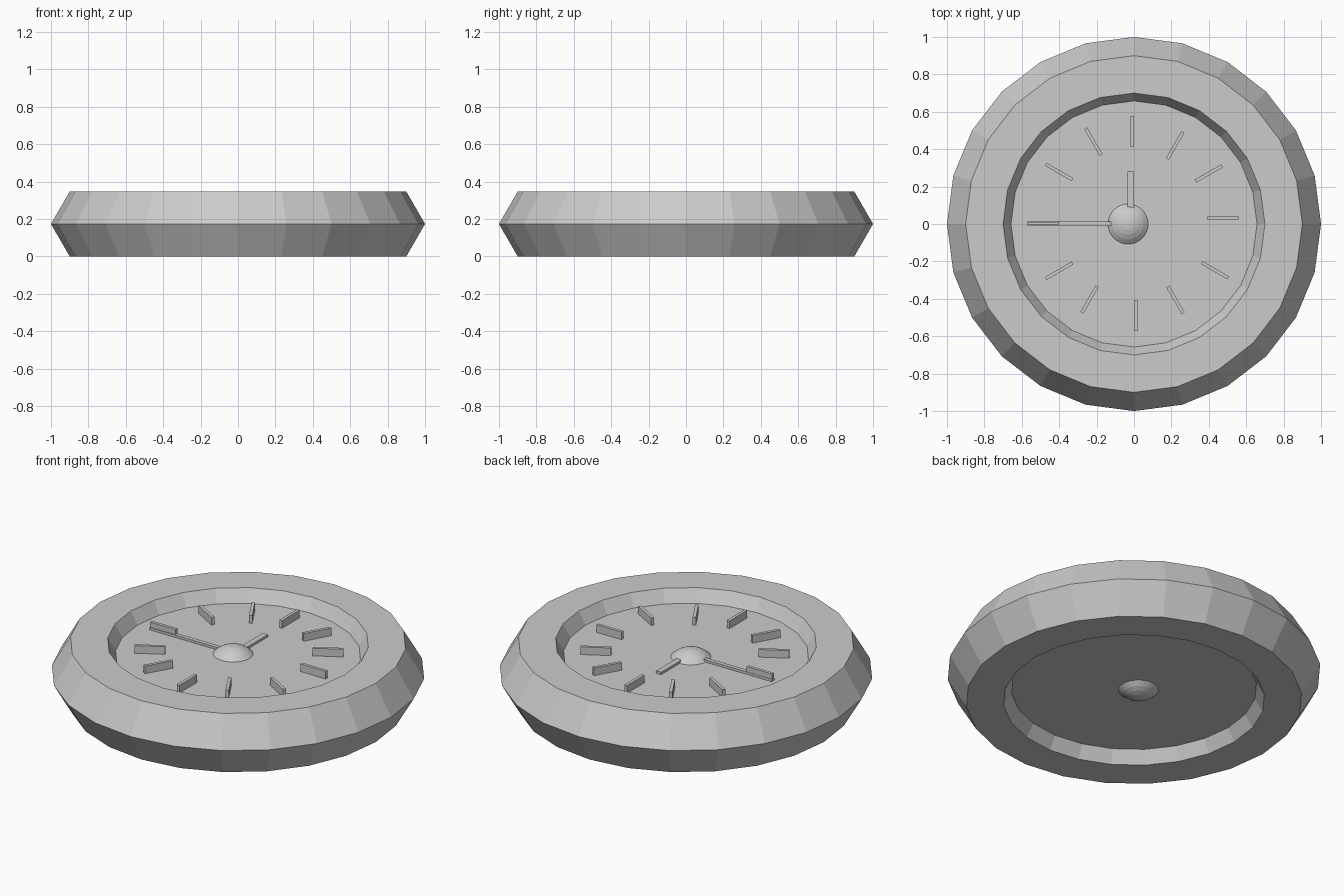
import bpy, math

if "Cube" in bpy.data.objects:
    bpy.data.objects.remove(bpy.data.objects["Cube"])

grey = bpy.data.materials.new("light_grey")
grey.diffuse_color = (0.6, 0.6, 0.6, 1)
grey.use_nodes = True
grey.node_tree.nodes["Principled BSDF"].inputs["Base Color"].default_value = grey.diffuse_color

MID = 0.1732      # half height of the rim
FACE = MID + 0.1  # top of the dial


def finish(name):
    ob = bpy.context.object
    ob.name = name
    ob.data.materials.append(grey)
    return ob


def bar(name, x, y, length, width, z0, z1, degrees):
    bpy.ops.mesh.primitive_cube_add(size=1, location=(x, y, (z0 + z1) / 2),
                                    rotation=(0, 0, math.radians(degrees)))
    bpy.context.object.scale = (length, width, z1 - z0)
    return finish(name)


# Rim: six-sided ring
bpy.ops.mesh.primitive_torus_add(major_segments=24, minor_segments=6,
                                 major_radius=0.8, minor_radius=0.2,
                                 location=(0, 0, MID))
finish("rim")

# Dial plate
bpy.ops.mesh.primitive_cylinder_add(vertices=24, radius=0.66, depth=0.2,
                                    location=(0, 0, MID),
                                    rotation=(0, 0, 0))
finish("dial")

# Centre hub, showing on both sides of the dial
bpy.ops.mesh.primitive_uv_sphere_add(segments=32, ring_count=16, radius=0.147,
                                     location=(-0.032, 0, MID))
finish("hub")

# Hour marks, clockwise from twelve
marks = [(-0.01, 0.495), (0.22, 0.42), (0.40, 0.27), (0.476, 0.03),
         (0.433, -0.247), (0.222, -0.406), (0.01, -0.49), (-0.238, -0.403),
         (-0.40, -0.25), (-0.487, 0.003), (-0.40, 0.278), (-0.217, 0.44)]
for i, (x, y) in enumerate(marks):
    bar(f"hour_mark_{i + 1}", x, y, 0.165, 0.018, FACE - 0.02, FACE + 0.045, 90 - 30 * i)

# Hands
bar("minute_hand", -0.32, 0.002, 0.50, 0.024, FACE - 0.01, FACE + 0.014, 0)
bar("hour_hand", -0.017, 0.16, 0.24, 0.033, FACE - 0.01, FACE + 0.014, 90)
